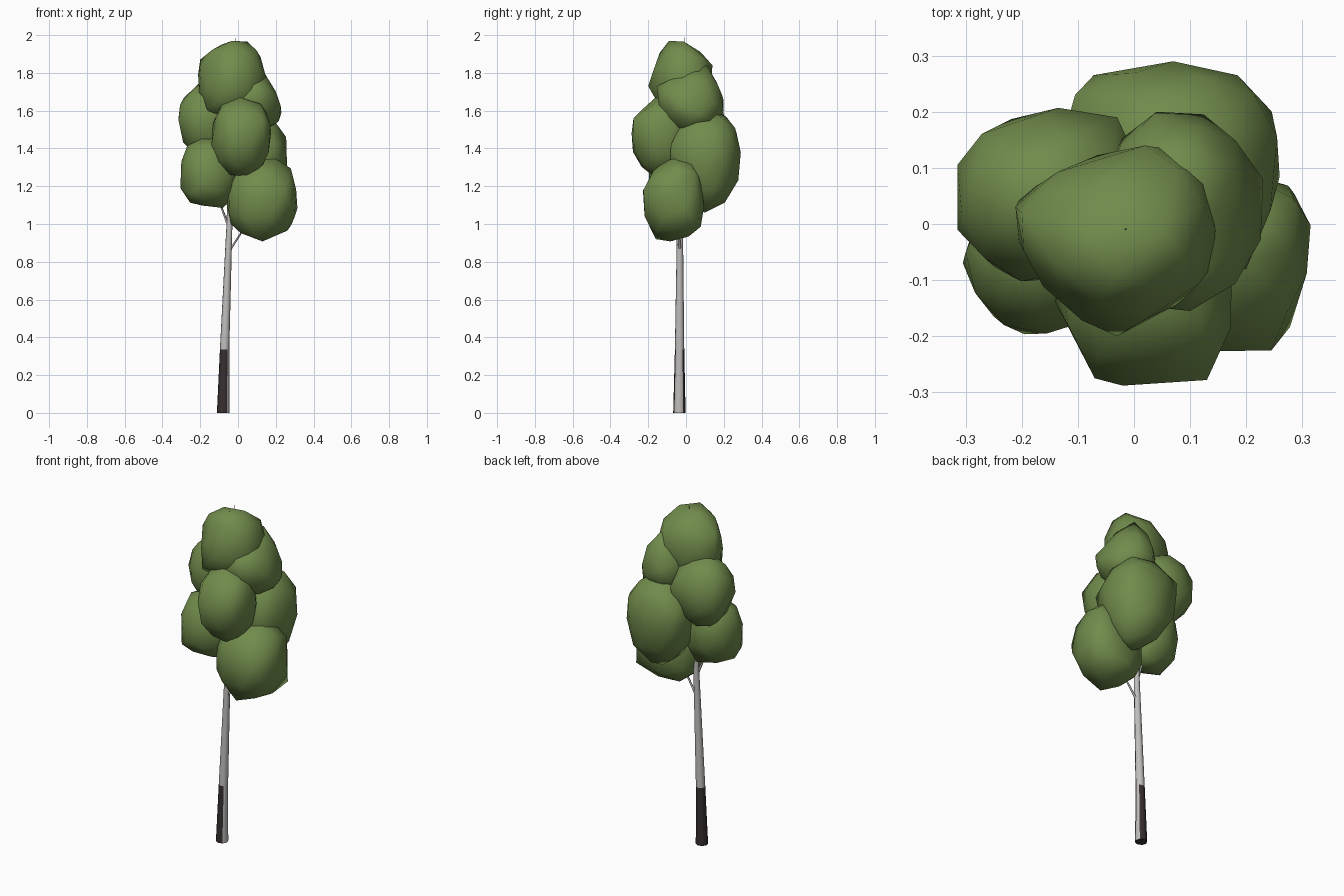
import bpy
import bmesh
import math
import random
from mathutils import Vector, Matrix

random.seed(7)

default = bpy.data.objects.get("Cube")
if default:
    bpy.data.objects.remove(default, do_unlink=True)


def make_material(name, rgb):
    mat = bpy.data.materials.new(name)
    mat.use_nodes = True
    colour = (*rgb, 1.0)
    mat.diffuse_color = colour
    bsdf = next(n for n in mat.node_tree.nodes if n.type == "BSDF_PRINCIPLED")
    bsdf.inputs["Base Color"].default_value = colour
    bsdf.inputs["Roughness"].default_value = 0.9
    return mat


leaf_green = make_material("leaf green", (0.165, 0.26, 0.072))
pale_bark = make_material("pale bark", (0.53, 0.52, 0.51))
dark_bark = make_material("dark bark", (0.038, 0.028, 0.029))


def add_object(name, bm, materials):
    bmesh.ops.recalc_face_normals(bm, faces=bm.faces)
    mesh = bpy.data.meshes.new(name)
    bm.to_mesh(mesh)
    bm.free()
    for mat in materials:
        mesh.materials.append(mat)
    mesh.shade_smooth()
    obj = bpy.data.objects.new(name, mesh)
    bpy.context.collection.objects.link(obj)
    return obj


def tapered_tube(path, sides, turn=0.0):
    """Rings of (x, y, z, radius) joined into a closed tube."""
    bm = bmesh.new()
    rings = []
    for x, y, z, r in path:
        angles = [turn + math.tau * i / sides for i in range(sides)]
        rings.append([bm.verts.new((x + r * math.cos(a), y + r * math.sin(a), z))
                      for a in angles])
    for low, high in zip(rings, rings[1:]):
        for i in range(sides):
            j = (i + 1) % sides
            bm.faces.new((low[i], low[j], high[j], high[i]))
    for cap in (rings[0][::-1], rings[-1]):
        bm.faces.new(cap)
    for ring in (rings[0], rings[-1]):
        for i in range(sides):
            bm.edges.get((ring[i - 1], ring[i])).smooth = False
    return bm


# Trunk: leaning taper, with a dark foot everywhere but on the +x side
BARK_TOP = 0.335
trunk_path = [
    (-0.079, -0.035, 0, 0.033),
    (-0.071, -0.034, BARK_TOP, 0.025),
    (-0.046, -0.032, 0.98, 0.016),
    (-0.035, -0.025, 1.5, 0.009),
    (-0.013, -0.008, 2.0, 0.0006),
]
trunk = add_object("trunk", tapered_tube(trunk_path, 8, math.radians(-52)),
                   [pale_bark, dark_bark])
for face in trunk.data.polygons:
    heading = math.degrees(math.atan2(face.normal.y, face.normal.x))
    pale_side = -52 < heading < 38 and abs(face.normal.z) < 0.5
    if face.center.z < BARK_TOP and not pale_side:
        face.material_index = 1

# Branches: thin twigs from the trunk into the crown
branches = {
    "branch_low_right": ((-0.045, -0.032, 0.86), (0.06, -0.045, 1.02)),
    "branch_low_left": ((-0.048, -0.032, 0.98), (-0.13, -0.05, 1.2)),
    "branch_back": ((-0.043, -0.03, 1.08), (0.06, 0.1, 1.3)),
    "branch_front": ((-0.04, -0.028, 1.22), (0.01, -0.11, 1.42)),
    "branch_upper_left": ((-0.037, -0.026, 1.32), (-0.13, 0.04, 1.5)),
    "branch_upper_right": ((-0.034, -0.024, 1.48), (0.07, 0.02, 1.64)),
}
for name, (start, end) in branches.items():
    add_object(name, tapered_tube([(*start, 0.008), (*end, 0.004)], 5), [pale_bark])


# Leaf clumps: faceted balls fitted between two extremes, with pulled-out corners
def leaf_clump(name, low, high, corners):
    bm = bmesh.new()
    bmesh.ops.create_icosphere(bm, subdivisions=2, radius=1.0)
    spin = Matrix.Rotation(random.uniform(0, math.tau), 3, "Z") @ \
        Matrix.Rotation(random.uniform(0, math.tau), 3, "X")
    for v in bm.verts:
        ball = spin @ v.co * random.uniform(0.97, 1.03)
        v.co = [math.copysign(abs(c) ** 0.92, c) for c in ball]
    for axis in range(3):
        values = [v.co[axis] for v in bm.verts]
        least, span = min(values), max(values) - min(values)
        for v in bm.verts:
            t = (v.co[axis] - least) / span
            v.co[axis] = low[axis] + t * (high[axis] - low[axis])
    # Each corner takes the closest free vertex and drags its neighbours along
    pinned = set()
    for corner in map(Vector, corners):
        free = [v for v in bm.verts if v not in pinned]
        peak = min(free, key=lambda v: (v.co - corner).length)
        pull = corner - peak.co
        peak.co = corner
        pinned.add(peak)
        for edge in peak.link_edges:
            other = edge.other_vert(peak)
            if other not in pinned:
                other.co += pull * 0.3
    add_object(name, bm, [leaf_green])


leaf_clump("leaves_top", (-0.19, -0.16, 1.56), (0.15, 0.14, 1.96),
           [(-0.2, 0.02, 1.87), (-0.2, 0.05, 1.69), (-0.03, -0.2, 1.73),
            (-0.16, -0.1, 1.6), (-0.03, -0.09, 1.97), (0.05, -0.01, 1.965),
            (0.02, 0.14, 1.84), (0.145, -0.01, 1.79)])
leaf_clump("leaves_upper_right", (-0.06, -0.14, 1.47), (0.22, 0.19, 1.79),
           [(0.09, 0.11, 1.84), (0.04, 0.2, 1.6), (0.23, 0.08, 1.59),
            (0.1, -0.155, 1.73), (0.2, -0.07, 1.6)])
leaf_clump("leaves_front", (-0.145, -0.28, 1.25), (0.175, 0.03, 1.67),
           [(-0.07, -0.275, 1.5), (0.13, -0.278, 1.56), (-0.02, -0.288, 1.48),
            (0.12, -0.17, 1.635), (-0.14, -0.14, 1.42)])
leaf_clump("leaves_upper_left", (-0.31, -0.1, 1.34), (0.01, 0.2, 1.74),
           [(-0.315, 0.105, 1.56), (-0.315, -0.01, 1.55), (-0.135, 0.207, 1.55),
            (-0.03, 0.19, 1.58), (-0.17, -0.1, 1.5)])
leaf_clump("leaves_back", (-0.1, -0.07, 1.08), (0.255, 0.285, 1.61),
           [(-0.105, 0.23, 1.48), (-0.1, 0.21, 1.28), (0.2, -0.08, 1.42),
            (0.08, 0.1, 1.06), (0.185, 0.265, 1.38), (0.07, 0.29, 1.38),
            (0.255, 0.155, 1.46)])
leaf_clump("leaves_low_left", (-0.3, -0.19, 1.09), (0, 0.1, 1.46),
           [(-0.305, -0.07, 1.19), (-0.25, -0.165, 1.16), (-0.155, -0.195, 1.28),
            (-0.08, -0.05, 1.085), (-0.09, 0.03, 1.095), (-0.3, -0.05, 1.33)])
leaf_clump("leaves_low_right", (-0.06, -0.225, 0.92), (0.31, 0.09, 1.345),
           [(0.285, 0.055, 1.0), (0.245, -0.225, 1.18), (0.285, 0.045, 1.27),
            (0.1, -0.16, 0.92), (0.02, 0.03, 0.95), (0.2, -0.06, 1.345)])
